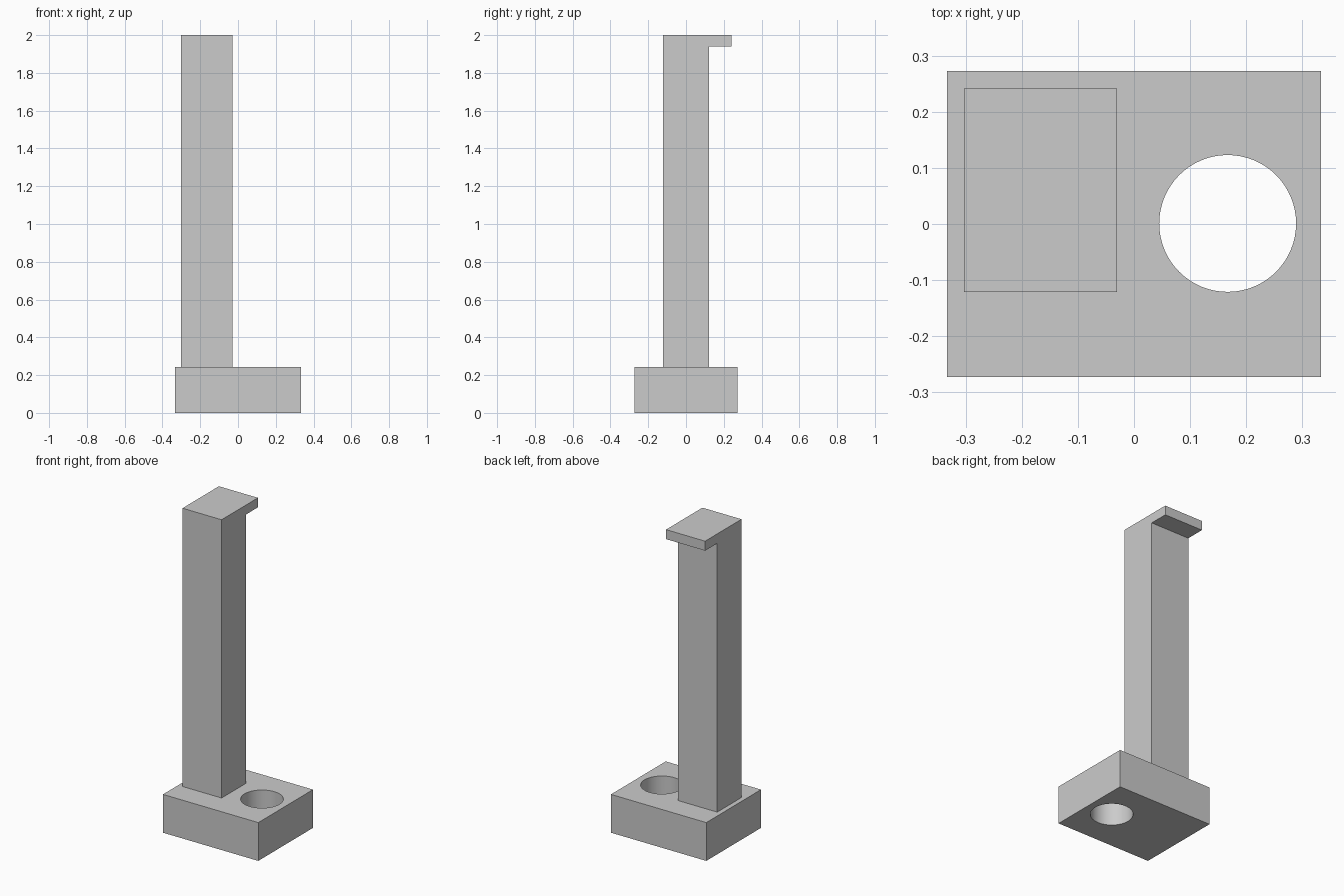
import bpy
import bmesh
from mathutils import Vector

if "Cube" in bpy.data.objects:
    bpy.data.objects.remove(bpy.data.objects["Cube"], do_unlink=True)

# Single plain grey material
grey = bpy.data.materials.new("plain grey")
grey.use_nodes = True
colour = (0.6, 0.6, 0.6, 1)
grey.diffuse_color = colour
grey.node_tree.nodes["Principled BSDF"].inputs["Base Color"].default_value = colour


def extrude_profile(name, points, direction):
    """Make a solid by sweeping a flat outline along a direction."""
    bm = bmesh.new()
    face = bm.faces.new([bm.verts.new(p) for p in points])
    swept = bmesh.ops.extrude_face_region(bm, geom=[face], use_keep_orig=True)
    verts = [v for v in swept["geom"] if isinstance(v, bmesh.types.BMVert)]
    bmesh.ops.translate(bm, verts=verts, vec=Vector(direction))
    bmesh.ops.recalc_face_normals(bm, faces=bm.faces)
    mesh = bpy.data.meshes.new(name)
    bm.to_mesh(mesh)
    bm.free()
    mesh.materials.append(grey)
    obj = bpy.data.objects.new(name, mesh)
    bpy.context.collection.objects.link(obj)
    return obj


BASE_X, BASE_Y, BASE_TOP = 0.333, 0.273, 0.242
LEFT, RIGHT, HALF_DEPTH = -0.303, -0.03, 0.121
LIP_BACK, LIP_BOTTOM, TOP = 0.242, 1.94, 2.0

# Base block
corners = [(-1, -1), (1, -1), (1, 1), (-1, 1)]
base = extrude_profile("base", [(x * BASE_X, y * BASE_Y, 0) for x, y in corners],
                       (0, 0, BASE_TOP))

# Round through hole in the base
bpy.ops.mesh.primitive_cylinder_add(vertices=64, radius=0.122, depth=1,
                                    location=(0.167, 0.001, BASE_TOP / 2))
cutter = bpy.context.object
cutter.name = "hole_cutter"
cutter.hide_render = True
cutter.data.materials.append(grey)
hole = base.modifiers.new("hole", 'BOOLEAN')
hole.operation = 'DIFFERENCE'
hole.solver = 'EXACT'
hole.object = cutter
bpy.ops.object.select_all(action='DESELECT')
base.select_set(True)
bpy.context.view_layer.objects.active = base
bpy.ops.object.modifier_apply(modifier="hole")
bpy.data.objects.remove(cutter, do_unlink=True)
bpy.ops.object.shade_smooth_by_angle()

# Column with a thin lip overhanging at the back
outline = [(-HALF_DEPTH, BASE_TOP), (HALF_DEPTH, BASE_TOP), (HALF_DEPTH, LIP_BOTTOM),
           (LIP_BACK, LIP_BOTTOM), (LIP_BACK, TOP), (-HALF_DEPTH, TOP)]
extrude_profile("column_with_lip", [(LEFT, y, z) for y, z in outline],
                (RIGHT - LEFT, 0, 0))
